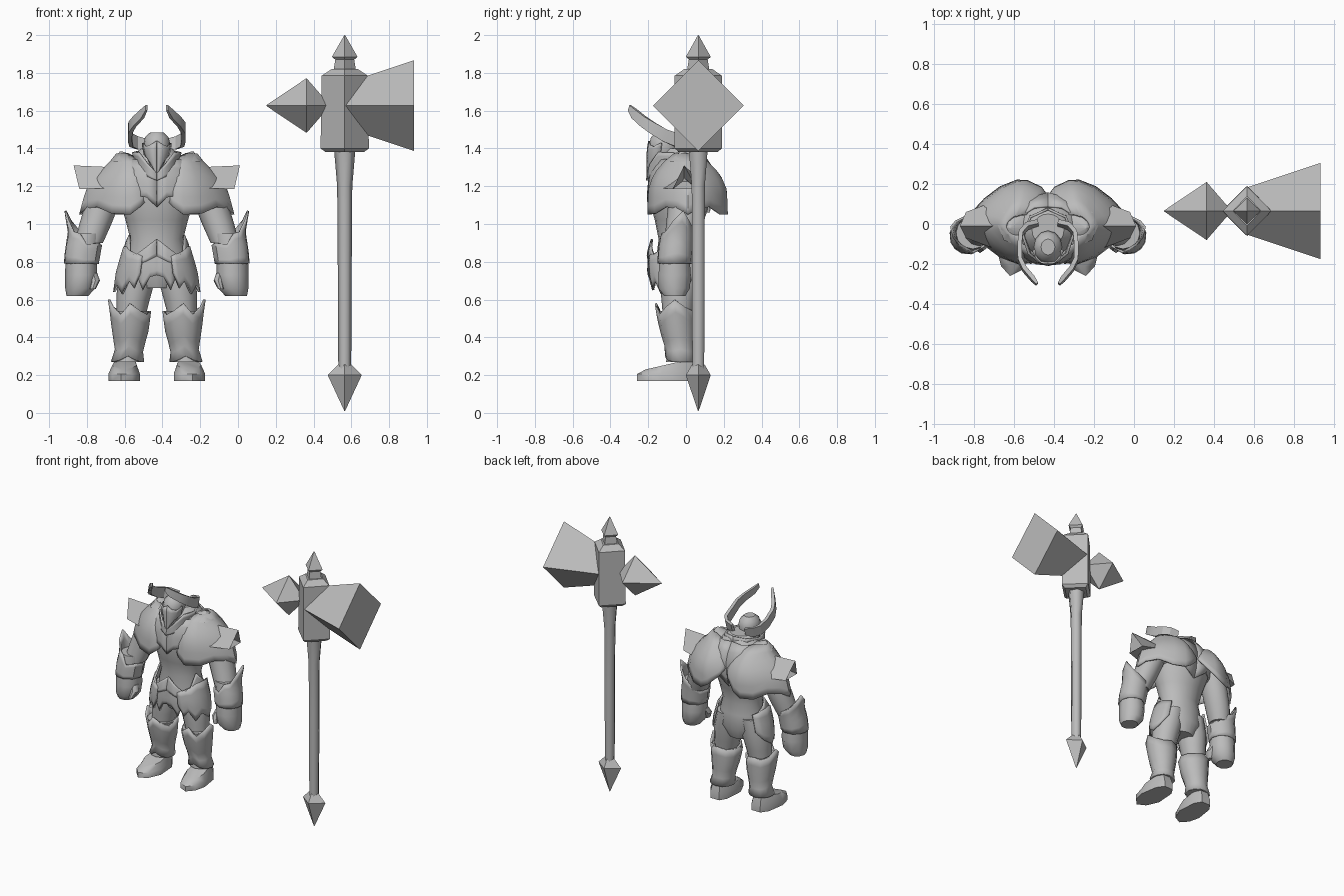
import bpy, bmesh, math
from mathutils import Vector

STEEL = bpy.data.materials.new("steel grey")
STEEL.diffuse_color = (0.5, 0.5, 0.5, 1)
FX = -0.43            # figure centre line


def make(name, verts, faces, x=FX, mirror=False, thick=0, smooth=40):
    bm = bmesh.new()
    vs = [bm.verts.new(v) for v in verts]
    for f in faces:
        bm.faces.new([vs[i] for i in f])
    bmesh.ops.recalc_face_normals(bm, faces=bm.faces)
    me = bpy.data.meshes.new(name)
    bm.to_mesh(me)
    bm.free()
    ob = bpy.data.objects.new(name, me)
    bpy.context.collection.objects.link(ob)
    ob.location.x = x
    me.materials.append(STEEL)
    if thick:
        m = ob.modifiers.new("thickness", 'SOLIDIFY')
        m.thickness, m.offset = thick, 0
    if mirror:
        ob.modifiers.new("mirror", 'MIRROR')
    if smooth:
        bpy.context.view_layer.objects.active = ob
        ob.select_set(True)
        bpy.ops.object.shade_smooth_by_angle(angle=math.radians(smooth))
        ob.select_set(False)
    return ob


def skin(name, rings, **kw):
    """Closed skin through equal-length rings of points."""
    n = len(rings[0])
    verts = [p for r in rings for p in r]
    faces = [(k * n + i, k * n + (i + 1) % n, (k + 1) * n + (i + 1) % n, (k + 1) * n + i)
             for k in range(len(rings) - 1) for i in range(n)]
    faces += [tuple(range(n)), tuple(range(len(verts) - n, len(verts)))]
    return make(name, verts, faces, **kw)


def on(prof, z, t, grow=0, e=1):
    """Point at height z and angle t on a profile of (z, cx, cy, rx, ry); e > 1 gives pointed sides."""
    p = sorted(prof)
    z0 = min(max(z, p[0][0]), p[-1][0])
    for a, b in zip(p, p[1:]):
        if z0 <= b[0]:
            break
    k = (z0 - a[0]) / (b[0] - a[0])
    cx, cy, rx, ry = [a[i] + (b[i] - a[i]) * k for i in range(1, 5)]
    c, s = math.cos(math.radians(t)), math.sin(math.radians(t))
    c, s = [math.copysign(abs(v) ** e, v) for v in (c, s)]
    return Vector((cx + (rx + grow) * c, cy + (ry + grow) * s, z))


def body(name, prof, n=12, e=1, **kw):
    return skin(name, [[on(prof, p[0], 360 * i / n, 0, e) for i in range(n)] for p in prof], **kw)


def plate(name, prof, cols, grow=0.015, rows=5, thick=0.012, closed=False, e=1, **kw):
    """Armour plate wrapped on a profile; cols are (angle, top, bottom)."""
    verts = [on(prof, hi + (lo - hi) * j / rows, t, grow, e)
             for t, hi, lo in cols for j in range(rows + 1)]
    m, r = len(cols), rows + 1
    faces = [(i * r + j, i * r + j + 1, (i + 1) % m * r + j + 1, (i + 1) % m * r + j)
             for i in range(m if closed else m - 1) for j in range(rows)]
    return make(name, verts, faces, thick=thick, **kw)


# ---- torso, breastplate and collar
TORSO = [(1.40, 0, -.03, .08, .08), (1.34, 0, -.02, .15, .13), (1.25, 0, -.02, .21, .165),
         (1.13, 0, -.03, .20, .165), (1.02, 0, -.035, .165, .13), (.92, 0, -.035, .14, .11),
         (.84, 0, -.035, .16, .12), (.74, 0, -.03, .155, .12), (.66, 0, -.03, .09, .09)]
body("torso", TORSO, 20)
plate("breastplate", TORSO, [(-90, 1.25, 1.09), (-76, 1.29, 1.14), (-62, 1.33, 1.15),
      (-48, 1.34, 1.10), (-30, 1.34, 1.10), (0, 1.34, 1.12), (30, 1.35, 1.15),
      (60, 1.36, 1.14), (90, 1.37, 1.06)], grow=.008, mirror=True)
COLLAR = [(1.24, 0, -.05, .09, .14), (1.38, 0, -.06, .11, .12)]
plate("collar", COLLAR, [(-90, 1.27, 1.23), (-65, 1.32, 1.25), (-40, 1.38, 1.27), (0, 1.38, 1.28),
      (45, 1.39, 1.3), (90, 1.40, 1.3)], mirror=True)

# ---- helmet with beaked visor
HELMET = [(1.485, 0, -.115, .035, .04), (1.46, 0, -.115, .062, .07), (1.42, 0, -.115, .072, .082),
          (1.37, 0, -.12, .062, .08), (1.32, 0, -.13, .042, .07), (1.24, 0, -.155, .012, .045)]
body("helmet", HELMET, 12)
plate("visor", HELMET, [(-90, 1.44, 1.24), (-65, 1.42, 1.29), (-40, 1.41, 1.34), (-10, 1.43, 1.37)],
      grow=.003, mirror=True)

# ---- horns: flat bands curling forward, (x, y, z, half height)
HORN = [(.05, .005, 1.42, .03), (.105, -.01, 1.43, .034), (.135, -.045, 1.443, .034),
        (.142, -.11, 1.468, .032), (.140, -.18, 1.51, .03), (.118, -.225, 1.542, .027),
        (.075, -.275, 1.585, .024), (.055, -.30, 1.615, .014)]
rings = []
for i, (x, y, z, h) in enumerate(HORN):
    a, b = HORN[max(i - 1, 0)], HORN[min(i + 1, len(HORN) - 1)]
    side = Vector((b[1] - a[1], a[0] - b[0], 0)).normalized() * .011 * min(1, h / .024)
    up = Vector((0, .3 * h, h))
    c = Vector((x, y, z))
    rings.append([c + side + up, c - side + up, c - side - up, c + side - up])
skin("horn", rings, mirror=True, smooth=25)

# ---- shoulder plates, pointed outward, with flared three-cornered claws
SHOULDER = [(1.37, .16, -.01, .05, .05), (1.33, .14, 0, .10, .11), (1.26, .13, .005, .185, .175),
            (1.18, .13, .01, .24, .205), (1.05, .13, .01, .275, .21)]
plate("shoulder_plate", SHOULDER, [(-125, 1.35, 1.17), (-105, 1.37, 1.09), (-85, 1.37, 1.05),
      (-60, 1.37, 1.055), (-40, 1.37, 1.09), (-20, 1.37, 1.08), (0, 1.37, 1.05), (20, 1.37, 1.08),
      (40, 1.37, 1.09), (60, 1.37, 1.05), (80, 1.37, 1.05), (100, 1.37, 1.08), (120, 1.36, 1.15),
      (135, 1.35, 1.22)], grow=0, rows=7, e=1.35, mirror=True)
body("shoulder_cap", [(1.33, .15, -.01, .10, .10), (1.36, .165, -.015, .05, .055),
                      (1.385, .19, -.02, .004, .004)], 8, mirror=True)
skin("shoulder_claw", [[(.22, -.01, 1.30), (.25, -.13, 1.19), (.25, .12, 1.19)],
                       [(.44, -.01, 1.31), (.41, -.07, 1.185), (.41, .06, 1.185)],
                       [(.35, -.01, 1.245), (.345, -.02, 1.225), (.345, .01, 1.225)]],
     mirror=True, smooth=0)

# ---- arms, gauntlets and fists
body("upper_arm", [(1.22, .25, 0, .09, .09), (1.10, .29, -.005, .09, .09),
                   (1.0, .325, -.02, .085, .085), (.90, .36, -.04, .075, .075)], mirror=True)
FOREARM = [(1.07, .375, -.03, .105, .085), (.95, .375, -.045, .085, .08),
           (.87, .39, -.055, .086, .083), (.79, .40, -.06, .082, .082), (.74, .40, -.06, .066, .07)]
body("forearm", FOREARM[1:], mirror=True)
plate("gauntlet", FOREARM, [(10, 1.07, .79), (35, 1.02, .79), (65, .97, .79), (100, .94, .79),
      (140, .89, .79), (180, .89, .79), (220, .90, .79), (260, .89, .79), (290, .95, .79),
      (315, .96, .79), (340, 1.02, .79)], grow=.005, closed=True, mirror=True)
body("fist", [(.81, .40, -.06, .084, .084), (.73, .40, -.06, .085, .09), (.66, .405, -.062, .08, .087),
              (.62, .42, -.06, .058, .06)], 10, mirror=True)
body("thumb", [(.74, .335, -.08, .02, .03), (.70, .325, -.10, .024, .032),
               (.655, .34, -.12, .016, .025)], 8, mirror=True)

# ---- hips: belt, front flap and thigh plates
HIPS = [(.95, 0, -.035, .14, .13), (.85, 0, -.045, .17, .15), (.75, 0, -.045, .20, .155),
        (.64, 0, -.045, .215, .135)]
plate("belt", HIPS, [(-90, .92, .83), (-72, .88, .80), (-55, .84, .78), (-35, .86, .8),
      (-15, .94, .82), (0, .90, .82), (25, .86, .8)], grow=.006, mirror=True)
plate("front_flap", HIPS, [(-90, .85, .73), (-80, .85, .72), (-70, .84, .65), (-62, .84, .71)],
      grow=0, mirror=True)
plate("thigh_plate", HIPS, [(-66, .83, .74), (-58, .84, .66), (-48, .84, .70), (-36, .86, .63),
      (-20, .88, .68), (0, .88, .64), (22, .87, .68), (38, .86, .74)], grow=.01, mirror=True)

# ---- legs, boots and feet
body("thigh", [(.82, .09, -.03, .085, .105), (.70, .11, -.035, .10, .105),
               (.60, .125, -.04, .088, .09), (.48, .14, -.045, .072, .075)], mirror=True)
BOOT = [(.61, .145, -.06, .105, .10), (.54, .14, -.055, .10, .095), (.44, .14, -.045, .088, .085),
        (.33, .147, -.03, .064, .066), (.27, .155, -.03, .078, .076)]
body("shin", BOOT[1:], 12, mirror=True)
plate("boot_guard", BOOT, [(0, .60, .27), (30, .56, .27), (60, .54, .27), (90, .55, .27),
      (120, .54, .27), (150, .54, .27), (180, .54, .27), (210, .52, .27), (240, .54, .28),
      (270, .58, .30), (300, .52, .28), (330, .56, .27)], grow=.004, closed=True, mirror=True)
SOLE = [(.13, .05), (.20, .05), (.235, 0), (.255, -.13), (.235, -.21), (.19, -.26),
        (.13, -.23), (.09, -.14), (.10, 0)]
foot = [[Vector((.165 + (x - .165) * s, -.05 + (y + .05) * s, .17 + h + k * (y + .26)))
         for x, y in SOLE] for s, h, k in ((1, 0, 0), (1, .035, .03), (.78, .06, .18))]
skin("foot", foot, mirror=True, smooth=50)

# ---- war hammer: handle, pommel, head, top spike, side spike and striking face
HX, HY, HZ = .565, .065, 1.627


def post(name, rows, n, smooth=0):
    return skin(name, [[(rx * math.cos(math.tau * i / n), HY + ry * math.sin(math.tau * i / n), z)
                        for i in range(n)] for z, rx, ry in rows], x=HX, smooth=smooth)


def bar(name, rows):
    return skin(name, [[(x, HY + r, HZ), (x, HY, HZ + r), (x, HY - r, HZ),
                        (x, HY, HZ - r)] for x, r in rows], x=0, smooth=0)


post("handle", [(.22, .034, .036), (.8, .037, .039), (1.2, .04, .04), (1.4, .057, .058)], 6, 65)
post("pommel", [(.255, .036, .034), (.20, .09, .066), (.01, .002, .002)], 4)
post("hammer_head", [(1.38, .10, .10), (1.40, .128, .125), (1.785, .122, .125), (1.82, .07, .075)], 4)
post("top_spike", [(1.81, .06, .06), (1.87, .05, .05), (1.885, .068, .066), (2.0, .002, .002)], 4)
bar("side_spike", [(.15, .002), (.363, .145), (.48, .01)])
bar("striking_face", [(.57, .12), (.932, .24)])
